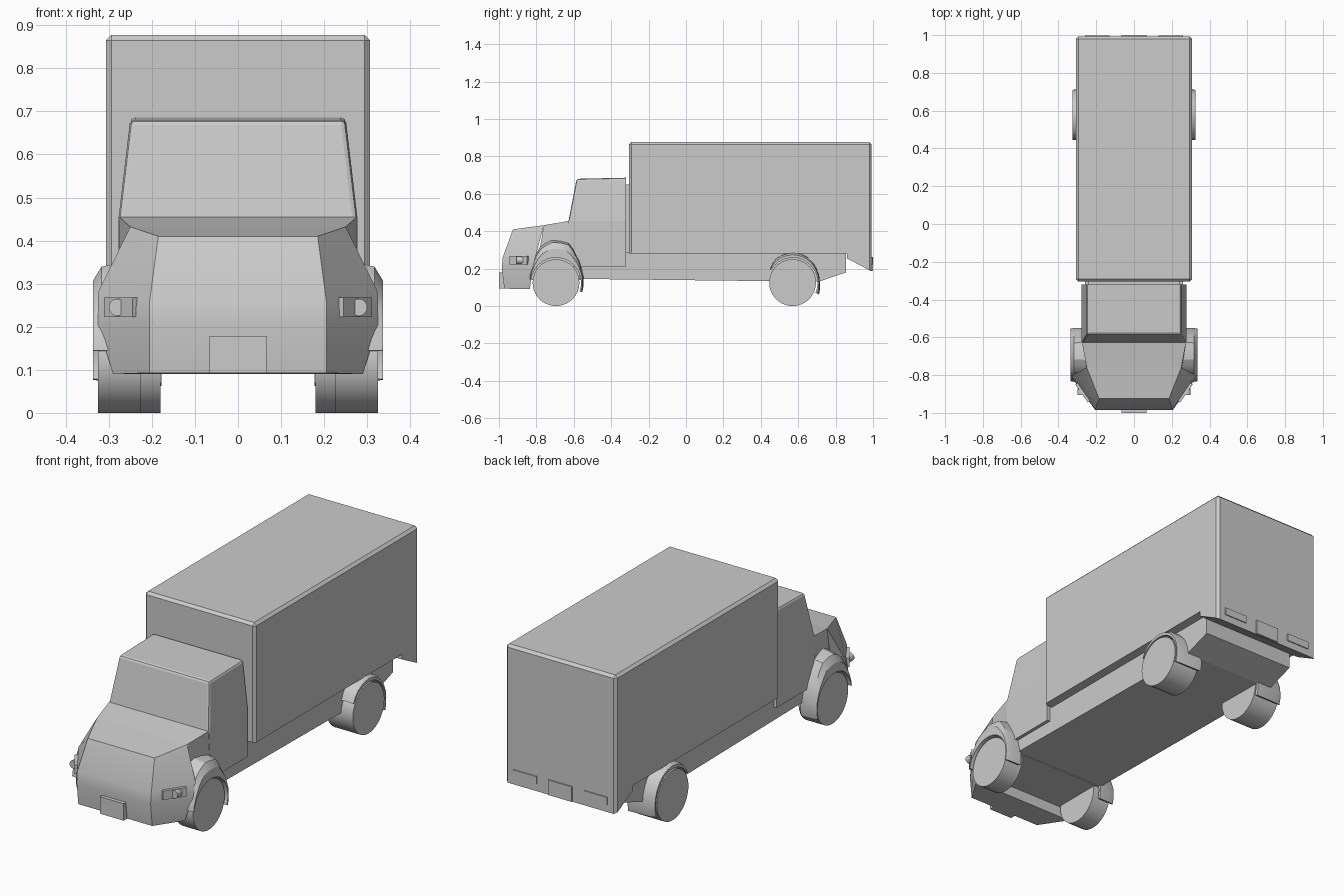
import bpy, bmesh, math
from mathutils import Matrix

if "Cube" in bpy.data.objects:
    bpy.data.objects.remove(bpy.data.objects["Cube"])


def finish(name, bm):
    bmesh.ops.recalc_face_normals(bm, faces=bm.faces)
    mesh = bpy.data.meshes.new(name)
    bm.to_mesh(mesh)
    bm.free()
    ob = bpy.data.objects.new(name, mesh)
    bpy.context.collection.objects.link(ob)
    return ob


def loft_bm(rings):
    bm = bmesh.new()
    vs = [[bm.verts.new(p) for p in r] for r in rings]
    n = len(rings[0])
    for a, b in zip(vs, vs[1:]):
        for i in range(n):
            j = (i + 1) % n
            bm.faces.new((a[i], a[j], b[j], b[i]))
    bm.faces.new(vs[0])
    bm.faces.new(vs[-1])
    return bm


def bevel(bm, test, offset, segments=1):
    edges = [e for e in bm.edges if test(e.verts[0].co, e.verts[1].co)]
    bmesh.ops.bevel(bm, geom=edges, offset=offset, segments=segments,
                    affect='EDGES', profile=0.5)


def side_profile(half_width, pts):
    return loft_bm([[(s * half_width, y, z) for y, z in pts] for s in (-1, 1)])


def block(name, x0, x1, y0, y1, z0, z1):
    return finish(name, loft_bm([[(x0, y0, z), (x1, y0, z), (x1, y1, z), (x0, y1, z)]
                                 for z in (z0, z1)]))


def wheel(name, side, yc, x0, x1):
    bm = bmesh.new()
    bmesh.ops.create_cone(bm, cap_ends=True, segments=40, radius1=0.125, radius2=0.125,
                          depth=x1 - x0,
                          matrix=Matrix.Translation((side * (x0 + x1) / 2, yc, 0.125))
                          @ Matrix.Rotation(math.pi / 2, 4, 'Y'))
    shade(finish(name, bm), 30)


def shade(ob, angle):
    bpy.context.view_layer.objects.active = ob
    ob.select_set(True)
    bpy.ops.object.shade_smooth_by_angle(angle=math.radians(angle))
    ob.select_set(False)


def fender(name, side, yc, x0, x1, inner, stations):
    # arch swept around the wheel: (angle, outer radius) per station
    full = []
    for a, b in zip(stations, stations[1:]):
        full += [a, ((a[0] + b[0]) / 2, (a[1] + b[1]) / 2)]
    full.append(stations[-1])
    rings = []
    for deg, r in full:
        c, s = math.cos(math.radians(deg)), math.sin(math.radians(deg))
        t = r - inner
        sec = [(x0, r), (x1 - 0.02, r - 0.15 * t), (x1, inner + 0.5 * t),
               (x1, inner), (x0, inner)]
        rings.append([(side * x, yc + q * c, 0.125 + q * s) for x, q in sec])
    shade(finish(name, loft_bm(rings)), 28)


# cargo box with chamfered edges and a rear skirt
bm = side_profile(0.307, [(-0.305, 0.28), (-0.305, 0.877), (0.993, 0.877),
                          (0.993, 0.185), (0.86, 0.255), (0.86, 0.28)])
bevel(bm, lambda a, b: (a.z > 0.87 and b.z > 0.87) or
      (abs(a.z - b.z) > 0.3 and a.x == b.x), 0.013)
finish("cargo_box", bm)

# chassis
finish("chassis", side_profile(0.26, [(-0.57, 0.145), (-0.57, 0.285), (0.855, 0.285),
                                      (0.855, 0.18), (0.71, 0.13)]))
block("front_chassis", -0.23, 0.23, -0.84, -0.56, 0.14, 0.27)
block("cab_back_panel", -0.24, 0.24, -0.33, -0.30, 0.25, 0.65)

# cab, leaning inwards towards the roof
bm = loft_bm([[(-x, y, z), (x, y, z), (x, -0.32, zb), (-x, -0.32, zb)]
              for x, y, z, zb in ((0.277, -0.61, 0.21, 0.21), (0.277, -0.628, 0.455, 0.455),
                                  (0.25, -0.585, 0.68, 0.686))])
bevel(bm, lambda a, b: (a.z > 0.6 or b.z > 0.6) and
      min(a.y, b.y) < -0.5, 0.012, 2)
finish("cab", bm)

# nose: front corner and side corner at each level
levels = [((0.205, -0.972, 0.093), (0.29, -0.835, 0.09)),
          ((0.205, -0.985, 0.205), (0.325, -0.82, 0.205)),
          ((0.205, -0.98, 0.26), (0.325, -0.80, 0.28)),
          ((0.185, -0.925, 0.41), (0.25, -0.76, 0.432))]
nose = loft_bm([[f, s, (-s[0], *s[1:]), (-f[0], *f[1:])] for f, s in levels])
shade(finish("nose", nose), 30)

# hood between nose and windscreen
finish("hood", loft_bm([[(-b, y, 0.2), (b, y, 0.2), (x, y2, z), (-x, y2, z)]
                        for b, x, y, y2, z in ((0.25, 0.25, -0.80, -0.76, 0.432),
                                               (0.276, 0.276, -0.60, -0.625, 0.455))]))

# number plates
block("front_plate", -0.066, 0.066, -1.0, -0.965, 0.093, 0.178)
block("rear_plate", -0.066, 0.066, 0.985, 1.0, 0.187, 0.262)

front_arch = [(172, 0.143), (152, 0.15), (135, 0.168), (115, 0.207), (96, 0.23), (72, 0.226),
              (54, 0.185), (29, 0.156), (0, 0.146), (-20, 0.15)]
rear_arch = [(150, 0.142), (125, 0.158), (90, 0.165), (60, 0.16), (30, 0.15), (0, 0.146),
             (-24, 0.155)]

for side, tag in ((-1, "left"), (1, "right")):
    # wheels and fenders
    wheel("front_wheel_" + tag, side, -0.695, 0.225, 0.325)
    wheel("rear_wheel_" + tag, side, 0.57, 0.18, 0.325)
    fender("front_fender_" + tag, side, -0.695, 0.25, 0.337, 0.134, front_arch)
    fender("rear_fender_" + tag, side, 0.57, 0.178, 0.325, 0.134, rear_arch)

    # headlight housing lying on the slanted nose corner
    bm = bmesh.new()
    bmesh.ops.create_cube(bm, size=1, matrix=Matrix.Translation((side * 0.268, -0.89, 0.245))
                          @ Matrix.Rotation(side * math.radians(55), 4, 'Z')
                          @ Matrix.Diagonal((0.115, 0.024, 0.045, 1)))
    finish("headlight_housing_" + tag, bm)
    bm = bmesh.new()
    bmesh.ops.create_cone(bm, cap_ends=True, segments=20, radius1=0.02, radius2=0.02, depth=0.035,
                          matrix=Matrix.Translation((side * 0.28, -0.888, 0.245))
                          @ Matrix.Rotation(math.pi / 2, 4, 'X'))
    shade(finish("headlight_" + tag, bm), 30)

    # rear lamps
    for i, (a, b) in enumerate(((0.13, 0.17), (0.17, 0.215), (0.215, 0.26))):
        xs = sorted((side * a, side * b))
        block(f"rear_lamp_{tag}_{i}", xs[0], xs[1], 0.985, 0.998, 0.222, 0.26)
